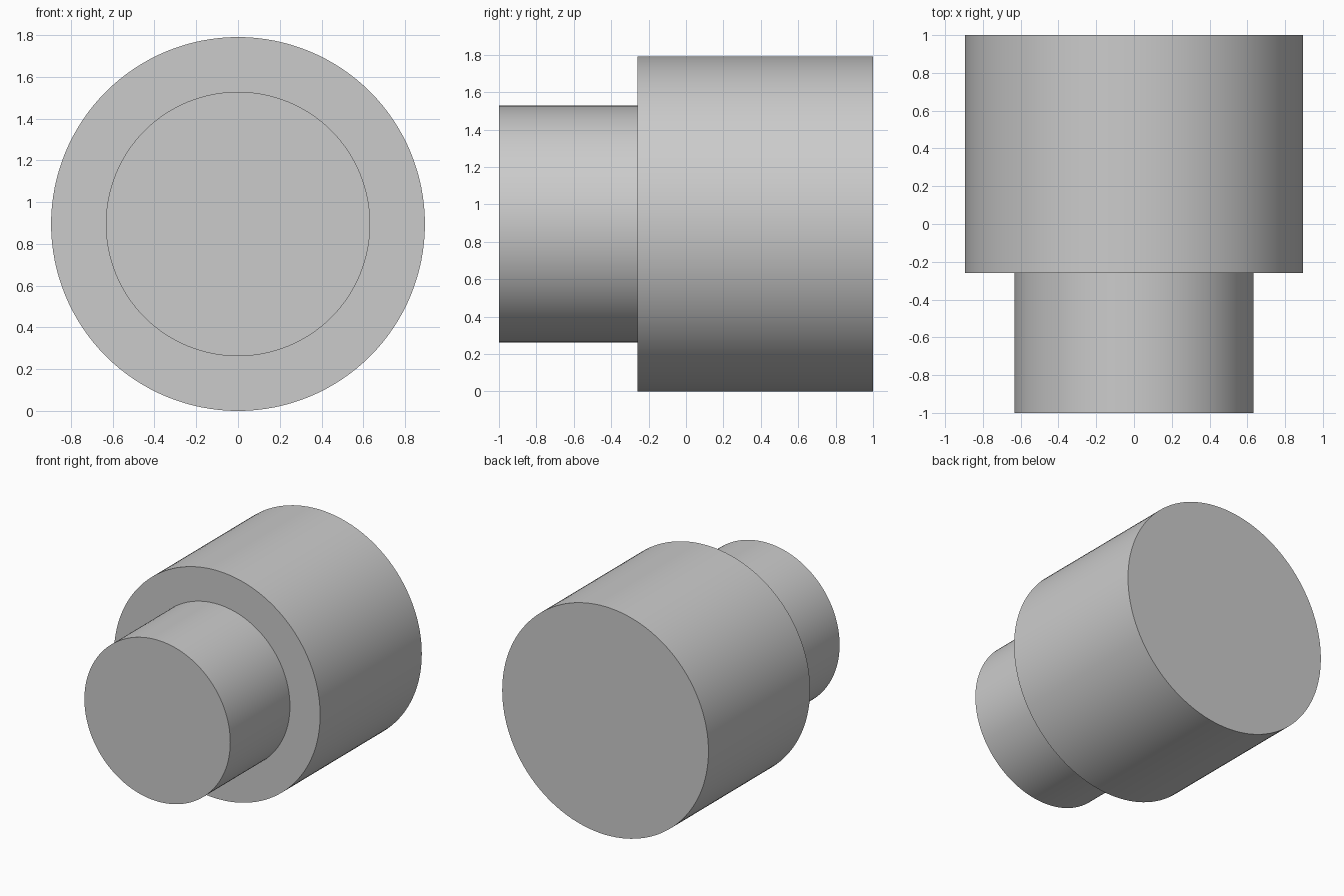
import bpy
import math
import bmesh
from mathutils import Matrix

cube = bpy.data.objects.get("Cube")
if cube:
    bpy.data.objects.remove(cube, do_unlink=True)

SEGMENTS = 128
BIG_R, SMALL_R = 0.895, 0.633
FRONT, STEP, BACK = -1.0, -0.26, 1.0

# Plain grey material
grey = bpy.data.materials.new("plain_grey")
grey.use_nodes = True
colour = (0.6, 0.6, 0.6, 1.0)
grey.diffuse_color = colour
grey.node_tree.nodes["Principled BSDF"].inputs["Base Color"].default_value = colour

# Stepped shaft: rings along y, bridged into one closed solid
bm = bmesh.new()


def ring(radius, y):
    place = Matrix.Translation((0, y, BIG_R)) @ Matrix.Rotation(math.pi / 2, 4, "X")
    return bmesh.ops.create_circle(bm, segments=SEGMENTS, radius=radius, matrix=place)["verts"]


rings = [ring(SMALL_R, FRONT), ring(SMALL_R, STEP), ring(BIG_R, STEP), ring(BIG_R, BACK)]
for a, b in zip(rings, rings[1:]):
    for i in range(SEGMENTS):
        j = (i + 1) % SEGMENTS
        bm.faces.new((a[i], a[j], b[j], b[i]))

# Flat end caps
bm.faces.new(rings[0])
bm.faces.new(rings[-1])
bmesh.ops.recalc_face_normals(bm, faces=bm.faces[:])

mesh = bpy.data.meshes.new("stepped_shaft")
bm.to_mesh(mesh)
bm.free()
mesh.materials.append(grey)
shaft = bpy.data.objects.new("stepped_shaft", mesh)
bpy.context.collection.objects.link(shaft)

# Smooth round sides with sharp rims
bpy.ops.object.select_all(action="DESELECT")
shaft.select_set(True)
bpy.context.view_layer.objects.active = shaft
bpy.ops.object.shade_smooth_by_angle(angle=math.radians(30))
